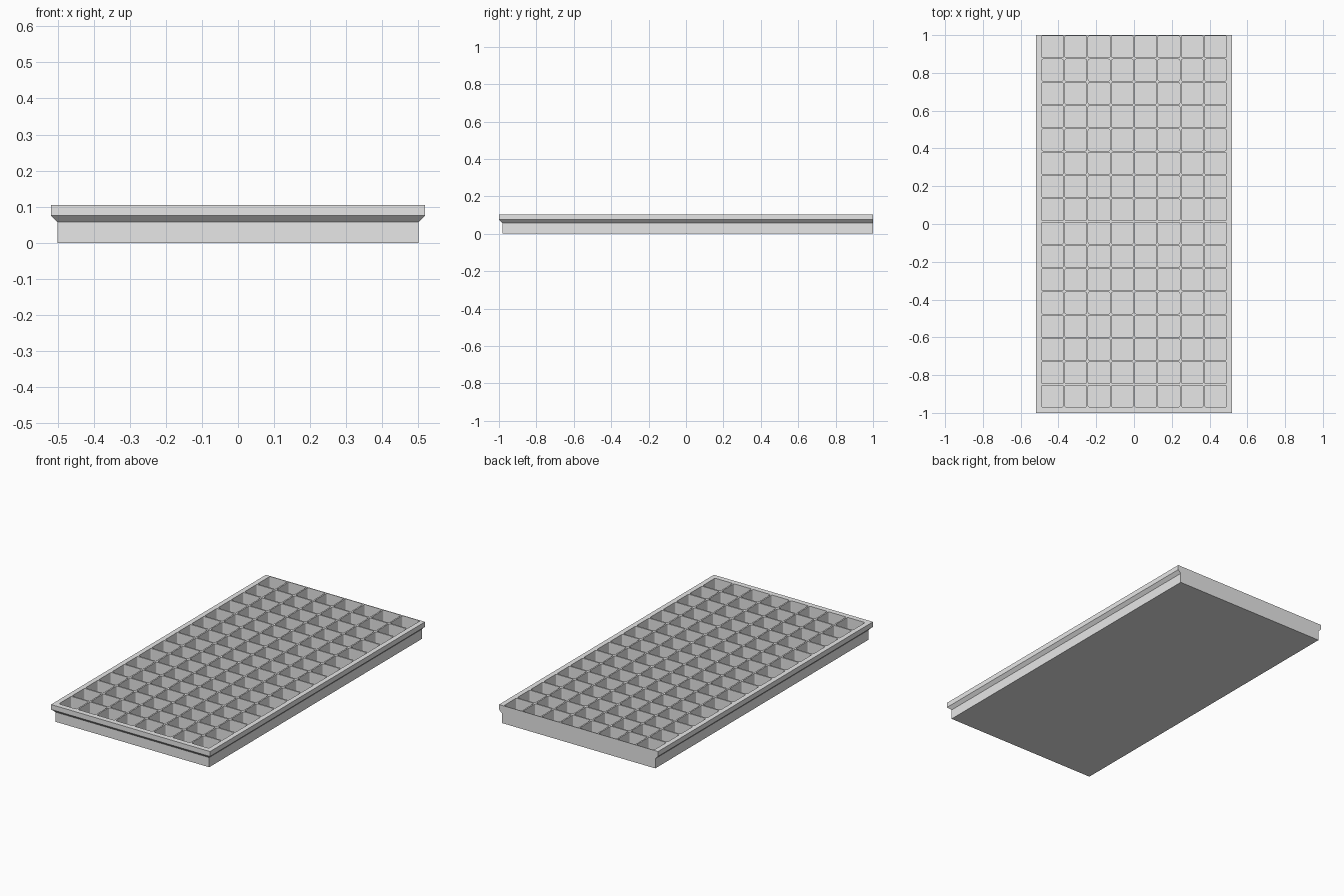
import bpy, bmesh, math

if "Cube" in bpy.data.objects:
    bpy.data.objects.remove(bpy.data.objects["Cube"])

COLS, ROWS = 8, 16
PITCH = 0.1233
CELL = 0.1148            # inner width of one pocket
RADIUS = 0.007           # pocket corner rounding
FRONT = -0.973           # centre line of the front pocket wall
TOP, FLOOR = 0.104, 0.012

grey = bpy.data.materials.new("plain grey")
grey.diffuse_color = (0.8, 0.8, 0.8, 1)
grey.use_nodes = True
grey.node_tree.nodes["Principled BSDF"].inputs["Base Color"].default_value = grey.diffuse_color


def loft(name, rings):
    """Closed solid from stacked rings with equal point counts."""
    bm = bmesh.new()
    loops = [[bm.verts.new(p) for p in ring] for ring in rings]
    n = len(loops[0])
    for a, b in zip(loops, loops[1:]):
        for i in range(n):
            j = (i + 1) % n
            bm.faces.new((a[i], a[j], b[j], b[i]))
    bm.faces.new(loops[0][::-1])
    bm.faces.new(loops[-1])
    bmesh.ops.recalc_face_normals(bm, faces=bm.faces)
    mesh = bpy.data.meshes.new(name)
    bm.to_mesh(mesh)
    bm.free()
    obj = bpy.data.objects.new(name, mesh)
    bpy.context.collection.objects.link(obj)
    mesh.materials.append(grey)
    return obj


def body_ring(out, z):
    """Tray outline, flaring on three sides and flush at the back."""
    x, y = 0.5 + out, -0.982 - out
    return [(-x, y, z), (x, y, z), (x, 1, z), (-x, 1, z)]


def cell_ring(z):
    """Rounded square outline of one pocket."""
    c = CELL / 2 - RADIUS
    pts = []
    for q, (sx, sy) in enumerate(((1, 1), (-1, 1), (-1, -1), (1, -1))):
        for k in range(4):
            a = (q + k / 3) * math.pi / 2
            pts.append((sx * c + RADIUS * math.cos(a),
                        sy * c + RADIUS * math.sin(a), z))
    return pts


# Tray body with the overhanging rim
tray = loft("tray", [body_ring(0, 0), body_ring(0, 0.057),
                     body_ring(0.018, 0.075), body_ring(0.018, TOP)])

# Grid of pocket cutters
cutter = loft("pocket_cutter", [cell_ring(FLOOR), cell_ring(TOP + 0.05)])
cutter.location = (-PITCH * (COLS - 1) / 2, FRONT + PITCH / 2, 0)
cutter.hide_render = True
for name, count, step in (("columns", COLS, (PITCH, 0, 0)),
                          ("rows", ROWS, (0, PITCH, 0))):
    arr = cutter.modifiers.new(name, 'ARRAY')
    arr.count = count
    arr.use_relative_offset = False
    arr.use_constant_offset = True
    arr.constant_offset_displace = step

# Cut the pockets, then drop the cutter
cut = tray.modifiers.new("pockets", 'BOOLEAN')
cut.operation = 'DIFFERENCE'
cut.solver = 'EXACT'
cut.object = cutter
bpy.context.view_layer.update()
deps = bpy.context.evaluated_depsgraph_get()
result = bpy.data.meshes.new_from_object(tray.evaluated_get(deps))
tray.modifiers.clear()
tray.data = result
bpy.data.objects.remove(cutter)
